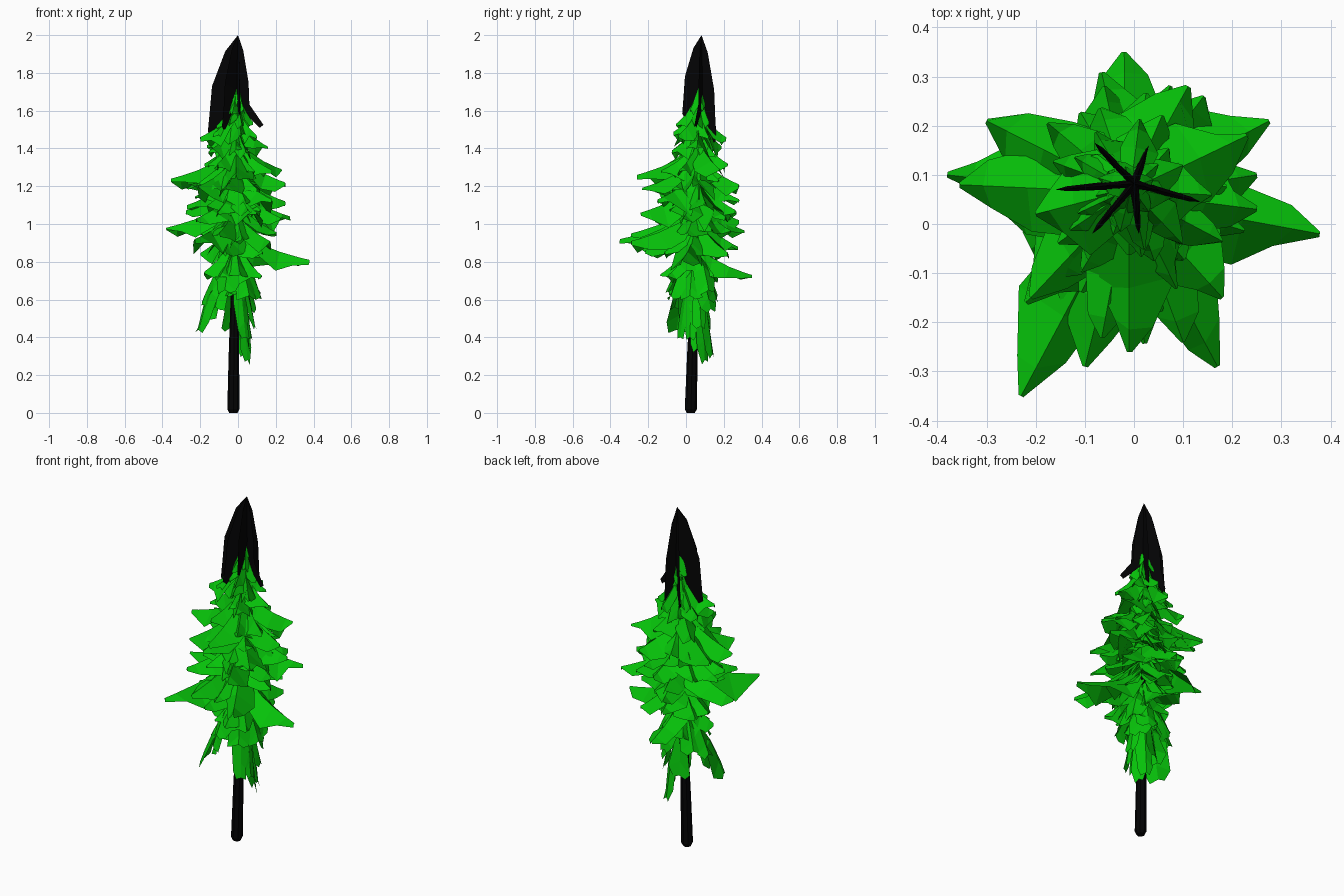
import bpy, math, random
from mathutils import Vector

if "Cube" in bpy.data.objects:
    bpy.data.objects.remove(bpy.data.objects["Cube"])
random.seed(11)

def material(name, col):
    m = bpy.data.materials.new(name)
    m.diffuse_color = col
    m.use_nodes = True
    m.node_tree.nodes["Principled BSDF"].inputs["Base Color"].default_value = m.diffuse_color
    return m

GREEN = material("needle_green", (0.002, 0.55, 0.003, 1))
BLACK = material("bark_black", (0.001, 0.001, 0.0012, 1))

def axis(z):
    """Centre line of the slightly leaning trunk."""
    return Vector((-0.025 + 0.011 * z, 0.025 + 0.028 * z, z))

def make(name, verts, faces, mat):
    me = bpy.data.meshes.new(name)
    me.from_pydata([tuple(v) for v in verts], [], faces)
    me.materials.append(mat)
    ob = bpy.data.objects.new(name, me)
    bpy.context.collection.objects.link(ob)
    return ob

def jit(a):
    return random.uniform(-a, a)

# Stations along a bough: position, relative width, relative drop
BOUGH = [(0, .3, .5), (.3, .85, 1), (.6, 1, 1.1), (.86, .5, .6), (1, .06, .2)]
LIMP = [(0, .3, .4), (.35, .8, .8), (.65, 1.1, 1), (.88, 1.1, 1), (1, .6, .3)]

def leaf(buf, tip, rise, width, drop, bulge=0.12, rows=BOUGH):
    """Folded drooping bough: ridge from trunk to tip, sides hanging down."""
    verts, faces = buf
    tip = Vector(tip)
    root = axis(tip.z + rise)
    out = tip - root
    flat = Vector((out.x, out.y, 0))
    side = Vector((-flat.y, flat.x, 0)).normalized()
    n0 = len(verts)
    for t, w, d in rows:
        sag = rise * bulge * math.sin(math.pi * t)
        ridge = root + out * t - Vector((0, 0, sag))
        for s in (-1, 0, 1):
            k = abs(s)
            p = ridge + side * (s * w * width * (1 + jit(.35)))
            p -= Vector((0, 0, k * d * drop * (1 + jit(.6))))
            p -= flat * (k * .1 * (1 if 0 < t < 1 else 0) * random.random())
            verts.append(p)
    for i in range(len(rows) - 1):
        for j in (0, 1):
            a = n0 + 3 * i + j
            faces.append((a, a + 1, a + 4, a + 3))

# Trunk: eight-sided tapered pole
V, F, N = [], [], 8
levels = [(0, .022), (.02, .032), (.3, .028), (.65, .02), (1.3, .012), (1.8, .006)]
for z, r in levels:
    for i in range(N):
        a = math.tau * i / N
        V.append(axis(z) + Vector((r * math.cos(a), r * math.sin(a), 0)))
for k in range(len(levels) - 1):
    for i in range(N):
        F.append((k*N + i, k*N + (i+1) % N, (k+1)*N + (i+1) % N, (k+1)*N + i))
F += [tuple(reversed(range(N))), tuple(range(len(V) - N, len(V)))]
make("trunk", V, F, BLACK)

# Long boughs whose tips stand out of the silhouette
buf = ([], [])
for tip in [(.378, -.02, .81), (-.38, .10, .98), (-.23, -.35, .92), (.17, -.29, .91),
            (-.02, .35, .73), (.275, .21, 1.04), (-.30, .21, 1.22), (-.355, .08, 1.24),
            (-.10, -.29, .95), (.25, .03, 1.22), (.11, .28, 1.21), (-.06, .28, 1.02),
            (-.21, -.15, 1.2), (.18, -.15, 1.13), (-.01, -.26, 1.26), (.23, .18, 1.29),
            (-.27, .03, 1.1), (.25, .10, 1.12), (-.22, -.16, 1.03), (.1, -.24, 1.06),
            (-.2, .02, 1.46)]:
    leaf(buf, tip, .15, .085, .08)
make("long_boughs", *buf, GREEN)

# Whorls of shorter boughs: tip height, reach, count, rise, half width
buf = ([], [])
whorls = [(.66, .13, 6, .2, .055), (.74, .17, 7, .2, .065), (.86, .22, 8, .18, .08),
          (.95, .25, 8, .17, .08), (1.05, .24, 8, .17, .075), (1.13, .24, 7, .16, .07),
          (1.21, .24, 8, .15, .07), (1.31, .21, 7, .15, .06), (1.39, .16, 7, .15, .05),
          (1.46, .15, 6, .15, .04), (1.53, .10, 6, .17, .03), (1.60, .06, 5, .16, .025)]
for k, (z, r, n, rise, w) in enumerate(whorls):
    for i in range(n):
        a = math.tau * (i + .5 * (k % 2)) / n + jit(.3)
        rr = r * random.uniform(.65, 1.15)
        zz = z + jit(.03)
        c = axis(zz)
        leaf(buf, (c.x + rr * math.cos(a), c.y - .02 + rr * math.sin(a), zz), rise, w, .065)
make("bough_whorls", *buf, GREEN)

# Hanging skirt of limp boughs around the lower trunk
buf = ([], [])
for tip, rise, w in [((-.21, -.05, .44), .32, .06), ((.05, .10, .28), .45, .035),
                     ((.03, .14, .31), .42, .04), ((.09, .08, .46), .32, .04),
                     ((.12, .02, .62), .2, .05), ((-.04, .12, .45), .33, .045),
                     ((-.19, .06, .59), .22, .055), ((.04, -.03, .40), .35, .035),
                     ((.07, .13, .55), .26, .045), ((-.12, -.06, .56), .26, .045),
                     ((-.14, .13, .62), .2, .05), ((.06, -.08, .62), .2, .05),
                     ((.07, .02, .4), .35, .035), ((-.07, -.1, .65), .2, .05),
                     ((.03, .16, .60), .24, .05), ((.11, .12, .65), .2, .05),
                     ((.06, .06, .34), .4, .03), ((-.16, 0, .5), .3, .05)]:
    leaf(buf, tip, rise, w, .05, -.3, LIMP)
make("hanging_skirt", *buf, GREEN)

# Thin upright sprays clinging to the leader
buf = ([], [])
for i in range(10):
    a, z = i * 2.4, 1.48 + .016 * i
    c = axis(z)
    leaf(buf, (c.x - .01 + .06 * math.cos(a), c.y + .06 * math.sin(a), z), .14, .025, .04, -.1)
make("leader_sprays", *buf, GREEN)

# Dark crown: steep narrow folded fins; last value is shoulder fullness
V, F = [], []
apex = Vector((0, .082, 2))
for x, y, zt, f in [(-.08, .165, 1.45, .85), (.03, .16, 1.43, 1), (.135, .045, 1.51, .48),
                    (.01, -.02, 1.57, 1), (-.085, -.02, 1.5, .95), (-.16, .07, 1.47, 1)]:
    out = Vector((x - apex.x, y - apex.y, 0))
    side = Vector((-out.y, out.x, 0)).normalized()
    n0 = len(V)
    # ridge reach, height fraction, inner reach, inner height fraction, half width
    for ro, ho, ri, hi, w in [(0, 0, 0, .03, .001), (.42, .16, .03, .3, .006),
                              (.86, .51, .1, .6, .009), (.93, .75, .4, .82, .008),
                              (1, .97, .85, 1, .005)]:
        h = 2 - zt
        reach = ro * (f if ho < .9 else 1)
        lo = apex + out * ri * (f if ho < .9 else 1) - Vector((0, 0, h * hi))
        hi_pt = apex + out * reach - Vector((0, 0, h * ho))
        V += [lo - side * w, hi_pt, lo + side * w]
    for i in range(4):
        for j in (0, 1):
            a = n0 + 3 * i + j
            F.append((a, a + 1, a + 4, a + 3))
make("crown", V, F, BLACK)
